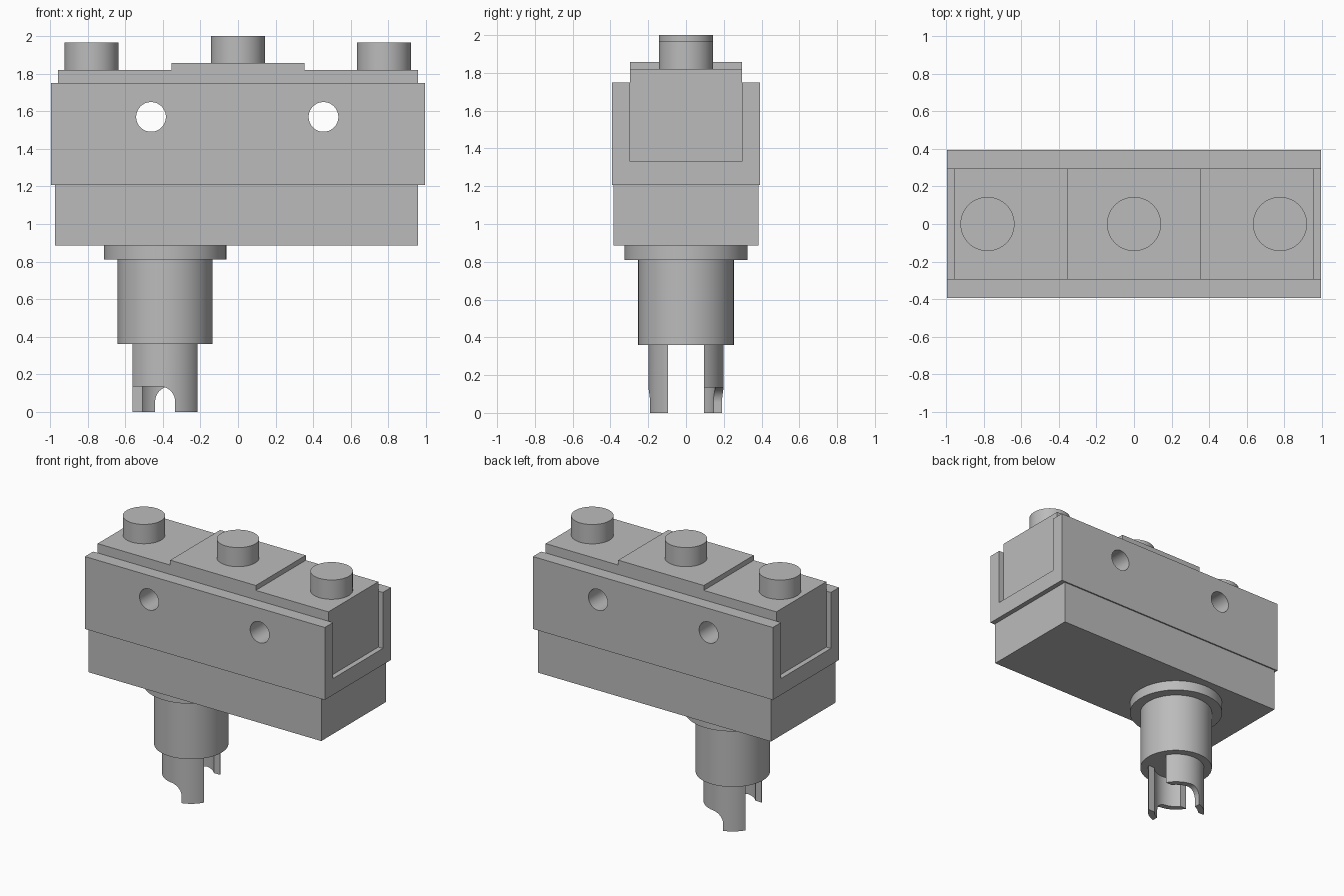
import bpy
import bmesh
from math import asin, cos, pi, sin
from mathutils import Vector

if "Cube" in bpy.data.objects:
    bpy.data.objects.remove(bpy.data.objects["Cube"])

grey = bpy.data.materials.new("plain grey")
grey.use_nodes = True
colour = (0.5, 0.5, 0.5, 1)
grey.diffuse_color = colour
grey.node_tree.nodes["Principled BSDF"].inputs["Base Color"].default_value = colour


def prism(name, points, axis, low, high):
    """Extrude a flat outline along the given axis from low to high."""
    place = {"x": lambda u, v: (low, u, v),
             "y": lambda u, v: (u, low, v),
             "z": lambda u, v: (u, v, low)}[axis]
    step = Vector([(high - low) * (axis == a) for a in "xyz"])
    bm = bmesh.new()
    face = bm.faces.new([bm.verts.new(place(u, v)) for u, v in points])
    new = bmesh.ops.extrude_face_region(bm, geom=[face])["geom"]
    bmesh.ops.translate(bm, vec=step,
                        verts=[g for g in new if isinstance(g, bmesh.types.BMVert)])
    bmesh.ops.recalc_face_normals(bm, faces=bm.faces)
    mesh = bpy.data.meshes.new(name)
    bm.to_mesh(mesh)
    bm.free()
    obj = bpy.data.objects.new(name, mesh)
    bpy.context.collection.objects.link(obj)
    mesh.materials.append(grey)
    return obj


def arc(cx, cy, r, start, end, n):
    return [(cx + r * cos(start + (end - start) * i / n),
             cy + r * sin(start + (end - start) * i / n)) for i in range(n + 1)]


def circle(cx, cy, r, n=64):
    return arc(cx, cy, r, 0, 2 * pi, n)[:-1]


def rect(u, v0, v1):
    return [(-u, v0), (u, v0), (u, v1), (-u, v1)]


def activate(obj):
    bpy.ops.object.select_all(action="DESELECT")
    obj.select_set(True)
    bpy.context.view_layer.objects.active = obj


def smooth(obj):
    activate(obj)
    bpy.ops.object.shade_smooth_by_angle(angle=pi / 6)


def cut(obj, cutter):
    mod = obj.modifiers.new("cut", "BOOLEAN")
    mod.object = cutter
    mod.operation = "DIFFERENCE"
    mod.solver = "EXACT"
    activate(obj)
    bpy.ops.object.modifier_apply(modifier=mod.name)


# Channel-shaped housing, open at the top and both ends
w, c, floor, top = 0.393, 0.296, 1.33, 1.75
housing = prism("housing", [(-w, 1.207), (w, 1.207), (w, top), (c, top),
                            (c, floor), (-c, floor), (-c, top), (-w, top)],
                "x", -0.995, 0.995)
block = prism("inner_block", rect(c, floor, 1.82), "x", -0.957, 0.957)

# Two mounting holes running right through
for x in (-0.463, 0.455):
    drill = prism("hole_cutter", circle(x, 1.57, 0.079), "y", -1, 1)
    cut(housing, drill)
    cut(block, drill)
    bpy.data.objects.remove(drill)
smooth(housing)
smooth(block)

# Lower body, raised centre plate and push buttons
base = prism("base", rect(0.966, 0.885, 1.207), "y", -0.383, 0.383)
base.location.x = -0.007
prism("centre_plate", rect(c, 1.82, 1.857), "x", -0.355, 0.355)
for name, x, low, high in (("right_button", -0.78, 1.82, 1.965),
                           ("centre_button", 0, 1.857, 2),
                           ("left_button", 0.777, 1.82, 1.965)):
    smooth(prism(name, circle(x, 0, 0.144), "z", low, high))

# Stem
sx = -0.388
smooth(prism("stem_flange", circle(sx, 0, 0.326), "z", 0.81, 0.885))
smooth(prism("stem_barrel", circle(sx, 0, 0.253), "z", 0.36, 0.81))

# Two curved prongs, each with a rounded notch, turned half a circle apart
outer, inner, slot = 0.198, 0.154, 0.095
a, b = asin(slot / outer), asin(slot / inner)
outline = (arc(0, 0, outer, pi + a, 2 * pi - a, 32)
           + arc(0, 0, inner, 2 * pi - b, pi + b, 32))
notch = [(-0.4, -0.1), (0.053, -0.1)] + arc(-0.027, 0.055, 0.08, 0, pi / 2, 16) + [(-0.4, 0.135)]
for name, turn in (("front_prong", 0), ("back_prong", pi)):
    prong = prism(name, outline, "z", 0, 0.36)
    cutter = prism("notch_cutter", notch, "y", -0.4, 0)
    cut(prong, cutter)
    bpy.data.objects.remove(cutter)
    prong.location.x = sx
    prong.rotation_euler.z = turn
    smooth(prong)
